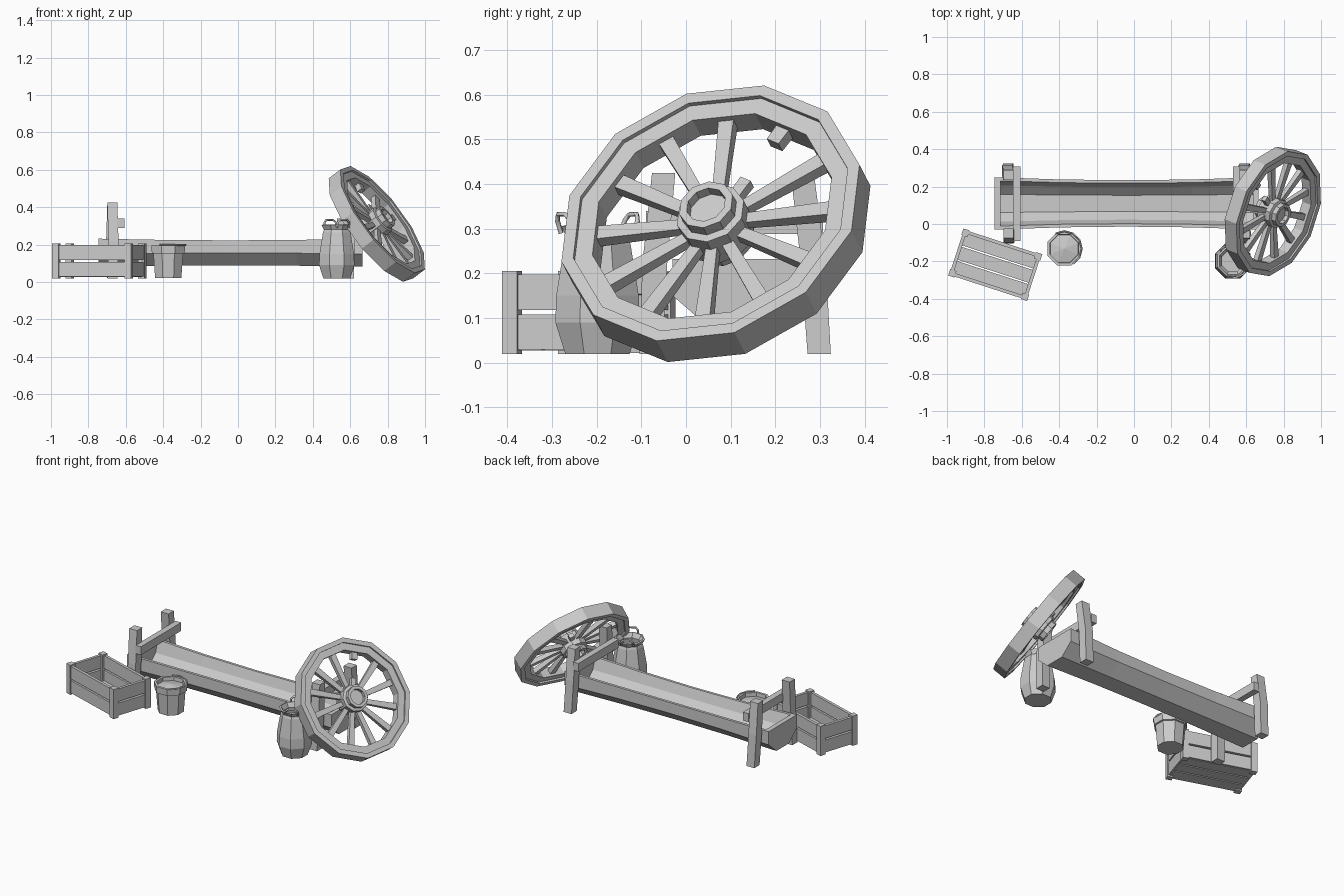
import bpy, bmesh
from math import pi, sin, cos, radians
from mathutils import Matrix, Vector

if "Cube" in bpy.data.objects:
    bpy.data.objects.remove(bpy.data.objects["Cube"])


def finish(bm, name, mat=Matrix()):
    bmesh.ops.remove_doubles(bm, verts=bm.verts, dist=1e-5)
    bmesh.ops.recalc_face_normals(bm, faces=bm.faces)
    me = bpy.data.meshes.new(name)
    bm.to_mesh(me)
    bm.free()
    ob = bpy.data.objects.new(name, me)
    ob.matrix_world = mat
    bpy.context.collection.objects.link(ob)
    return ob


def loft(name, rings, mat=Matrix(), caps=True, loop=False):
    """Skin a list of equal-length point rings."""
    bm = bmesh.new()
    vs = [[bm.verts.new(p) for p in r] for r in rings]
    n = len(vs[0])
    pairs = list(zip(vs, vs[1:])) + ([(vs[-1], vs[0])] if loop else [])
    for a, b in pairs:
        for i in range(n):
            j = (i + 1) % n
            bm.faces.new((a[i], a[j], b[j], b[i]))
    if caps and not loop:
        bm.faces.new(vs[0])
        bm.faces.new(vs[-1])
    return finish(bm, name, mat)


def lathe(name, profile, n, mat=Matrix(), phase=0.0, loop=False):
    rings = [[(r * cos(phase + 2 * pi * i / n), r * sin(phase + 2 * pi * i / n), h)
              for i in range(n)] for r, h in profile]
    return loft(name, rings, mat, caps=False, loop=loop)


def box(name, lo, hi, mat=Matrix()):
    bm = bmesh.new()
    c = (Vector(lo) + Vector(hi)) / 2
    s = Vector(hi) - Vector(lo)
    bmesh.ops.create_cube(bm, size=1, matrix=Matrix.Translation(c) @ Matrix.Diagonal((*s, 1)))
    return finish(bm, name, mat)


def tube(name, pts, r, mat=Matrix()):
    cu = bpy.data.curves.new(name, 'CURVE')
    cu.dimensions = '3D'
    cu.bevel_depth, cu.bevel_resolution, cu.use_fill_caps = r, 0, True
    sp = cu.splines.new('POLY')
    sp.points.add(len(pts) - 1)
    for p, q in zip(sp.points, pts):
        p.co = (*q, 1)
    ob = bpy.data.objects.new(name, cu)
    ob.matrix_world = mat
    bpy.context.collection.objects.link(ob)


# Trough: hollow U section, slightly waisted in the middle
CX, CY, HALF = -0.04, 0.11, 0.705
OUTER = [(-1, .232), (-1, .15), (-.45, .083), (.45, .083), (1, .15), (1, .232)]
INNER = [(.87, .232), (.7, .16), (.35, .115), (-.35, .115), (-.7, .16), (-.87, .232)]


def section(x, prof):
    k = 1 - ((x - CX) / HALF) ** 2
    w = 0.14 - 0.016 * k
    return [(x, CY + y * w, z + (-.009 if z > .2 else .006) * k) for y, z in prof]


loft("trough_body", [section(CX + HALF * t, OUTER + INNER) for t in (-1, -.5, 0, .5, 1)])
for s in (-1, 1):
    loft("trough_end", [section(CX + s * x, OUTER) for x in (HALF - .03, HALF + .001)])

# Trestle posts and cross bars at both ends
for s in (-1, 1):
    px = CX + s * 0.632
    for label, path in (("front", [(-.078, .02, 0), (-.07, .22, .006), (-.05, .425, 0)]),
                        ("back", [(.298, .02, 0), (.285, .22, -.006), (.262, .41, 0)])):
        rings = []
        for y, z, d in path:
            a, b = 0.027, 0.026 + abs(d) * .3
            rings.append([(px + d + i * a, y + j * b, z)
                          for i, j in ((-1, -1), (1, -1), (1, 1), (-1, 1))])
        loft(label + "_post", rings)
    xs = sorted((px - s * .026, px - s * .064))
    box("cross_bar", (xs[0], -.09, .288), (xs[1], .307, .34))

# Leaning wheel: local z is the axle, local x points along the first spoke
n = Vector((.757, -.30, .58)).normalized()
e1 = Vector((-.161, .027, .224))
e1 = (e1 - n * e1.dot(n)).normalized()
e2 = n.cross(e1)
W = Matrix.Translation((.742, .067, .311)) @ Matrix((e1, e2, n)).transposed().to_4x4()
lathe("wheel_tyre", [(.326, -.041), (.354, -.041), (.354, .041), (.326, .041)],
      12, W, pi / 12, True)
lathe("wheel_felloe", [(.284, -.03), (.33, -.03), (.33, .03), (.284, .03)],
      12, W, pi / 12, True)
half = [(.08, .018), (.08, .042), (.064, .046), (.064, .074), (.046, .074), (.046, .05), (0, .05)]
lathe("wheel_hub", [(r, -h) for r, h in reversed(half)] + half, 10, W)


def spoke(name, ang, r0, r1):
    rings = []
    for r in (r0, r1):
        a = 0.012 + 0.006 * r / .28
        rings.append([(r, i * a, j * a * .85) for i, j in ((-1, -1), (1, -1), (1, 1), (-1, 1))])
    loft(name, rings, W @ Matrix.Rotation(ang, 4, 'Z'))


for i in range(11):
    spoke("spoke", i * pi / 6, .06, .287)
spoke("broken_spoke_inner", -pi / 6, .06, .125)   # snapped spoke
spoke("broken_spoke_outer", -pi / 6, .235, .287)

# Churn with open mouth and two handles
C = Matrix.Translation((.528, -.198, 0))
lathe("churn", [(0, .02), (.078, .02), (.102, .09), (.1, .15), (.08, .265), (.074, .28),
                (.088, .305), (.078, .308), (.062, .28), (.075, .2), (0, .2)], 8, C, pi / 8)
for a in (115, -65):
    M = C @ Matrix.Rotation(radians(a), 4, 'Z')
    tube("churn_handle", [(.074, -.034, .29), (.083, -.034, .318), (.088, -.02, .332),
                          (.088, .02, .332), (.083, .034, .318), (.074, .034, .29)], .006, M)

# Bucket with rim band, contents and folded handle
B = Matrix.Translation((-.373, -.132, 0))
lathe("bucket", [(0, .022), (.076, .022), (.086, .152), (.095, .154), (.097, .195),
                 (.082, .195), (.08, .172)], 8, B, pi / 8)
lathe("bucket_contents", [(.081, .172), (0, .188)], 8, B, pi / 8)
tube("bucket_handle", [(.094 * cos(t), .094 * sin(t), .198) for t in
                       [radians(-60 + 30 * i) for i in range(7)]], .005, B)

# Slatted crate
K = Matrix.Translation((-.742, -.218, 0)) @ Matrix.Rotation(radians(-18), 4, 'Z')
L, D = .222, .132
for sx in (-1, 1):
    for sy in (-1, 1):
        x, y = sx * (L - .018), sy * (D - .018)
        box("crate_post", (x - .018, y - .018, .02), (x + .018, y + .018, .205), K)
for z0, z1 in ((.03, .108), (.118, .197)):
    for s in (-1, 1):
        y, x = s * (D - .014), s * (L - .014)
        box("crate_long_slat", (-L + .02, y - .009, z0), (L - .02, y + .009, z1), K)
        box("crate_short_slat", (x - .009, -D + .02, z0), (x + .009, D - .02, z1), K)
for i in (-1, 0, 1):
    box("crate_floor_board", (-L + .015, i * .08 - .036, .028), (L - .015, i * .08 + .036, .042), K)
